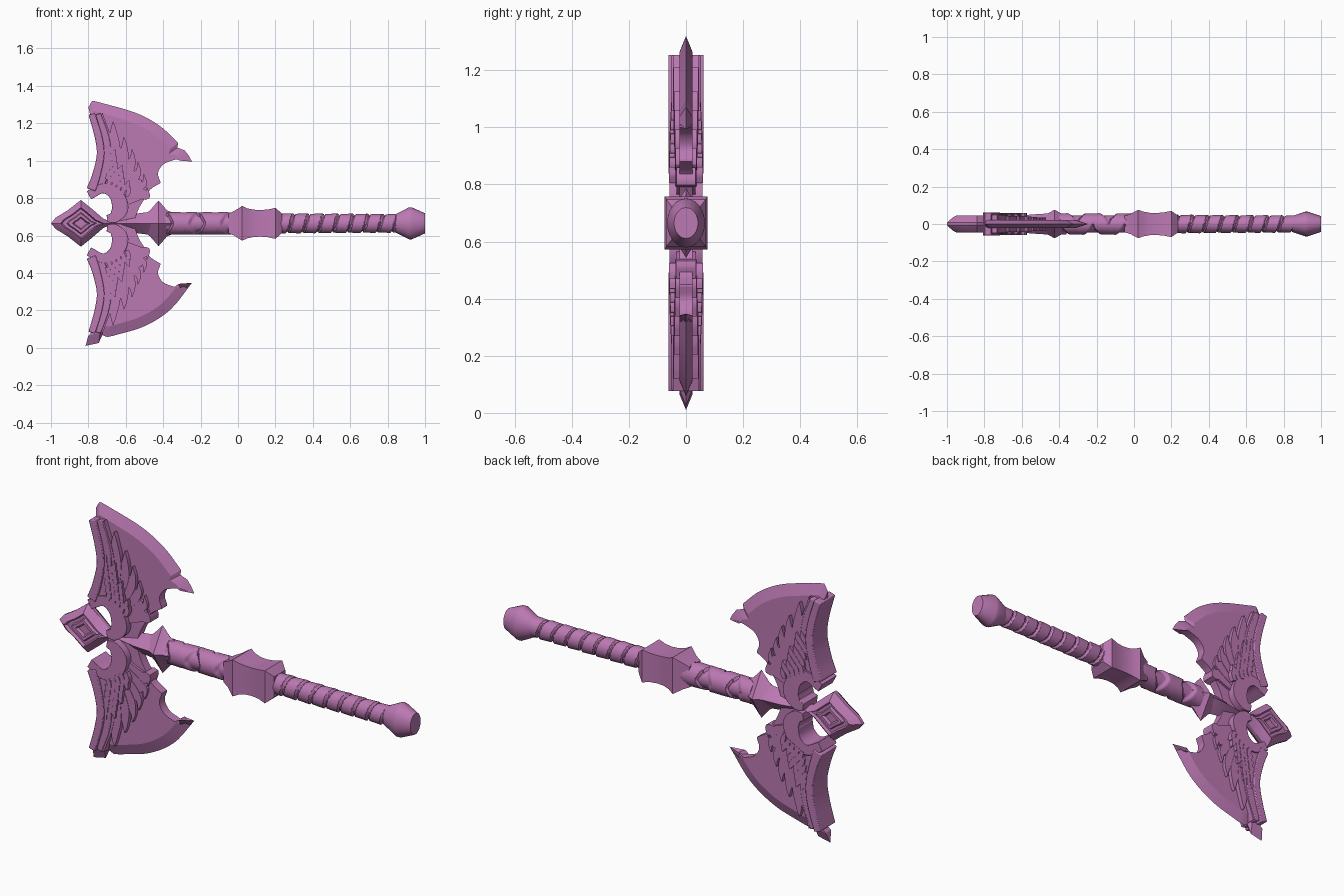
import bpy, bmesh, math
from mathutils import Vector

AXIS = 0.665  # height of the handle's centre line

cube = bpy.data.objects.get("Cube")
if cube:
    bpy.data.objects.remove(cube, do_unlink=True)

mat = bpy.data.materials.new("orchid_purple")
mat.use_nodes = True
colour = (0.5, 0.19, 0.45, 1)
mat.diffuse_color = colour
mat.node_tree.nodes["Principled BSDF"].inputs["Base Color"].default_value = colour


def finish(name, bm, angle=30, bevel=0):
    bmesh.ops.recalc_face_normals(bm, faces=bm.faces)
    mesh = bpy.data.meshes.new(name)
    bm.to_mesh(mesh)
    bm.free()
    mesh.materials.append(mat)
    ob = bpy.data.objects.new(name, mesh)
    ob.location.z = AXIS
    bpy.context.collection.objects.link(ob)
    bpy.ops.object.select_all(action='DESELECT')
    ob.select_set(True)
    bpy.context.view_layer.objects.active = ob
    bpy.ops.object.shade_smooth_by_angle(angle=math.radians(angle))
    if bevel:
        mod = ob.modifiers.new("soft_edges", 'BEVEL')
        mod.width, mod.segments = bevel, 2
    return ob


def smooth(pts, steps=5):
    """Catmull-Rom curve through the points (tuples of any length)."""
    p = [Vector(q) for q in pts]
    p = [2 * p[0] - p[1]] + p + [2 * p[-1] - p[-2]]
    out = []
    for a, b, c, d in zip(p, p[1:], p[2:], p[3:]):
        for i in range(steps):
            t = i / steps
            out.append(0.5 * (2 * b + (c - a) * t + (2 * a - 5 * b + 4 * c - d) * t * t
                              + (3 * b - a - 3 * c + d) * t ** 3))
    return out + [p[-2]]


def add_ribbon(bm, path, h, s):
    """Flat strip along (x, z, half width) points, spanning y = -h to h."""
    pts = smooth(path)
    rows = []
    for i, p in enumerate(pts):
        d = (pts[min(i + 1, len(pts) - 1)] - pts[max(i - 1, 0)]).xy.normalized()
        n = Vector((-d.y, d.x)) * max(p.z, 0.001)
        rows.append([bm.verts.new((p.x + n.x * k, y, s * (p.y + n.y * k)))
                     for k, y in ((-1, -h), (1, -h), (1, h), (-1, h))])
    for a, b in zip(rows, rows[1:]):
        for j in range(4):
            bm.faces.new((a[j], a[j - 1], b[j - 1], b[j]))
    bm.faces.new(rows[0])
    bm.faces.new(rows[-1])


def ribbon(name, path, h, s, bevel=0.004):
    bm = bmesh.new()
    add_ribbon(bm, path, h, s)
    return finish(name, bm, bevel=bevel)


def loft(name, sections, sides=4, turn=0.0, wrap=None, angle=30):
    """Rings of (x, y radius, z radius) joined along the handle."""
    bm = bmesh.new()
    rings = []
    for x, ry, rz in sections:
        ring = []
        for i in range(sides):
            a = math.tau * i / sides
            k = wrap(x, a) if wrap else 0
            ring.append(bm.verts.new((x, (ry + k) * math.cos(a + turn), (rz + k) * math.sin(a + turn))))
        rings.append(ring)
    for a, b in zip(rings, rings[1:]):
        for j in range(sides):
            bm.faces.new((a[j], a[j - 1], b[j - 1], b[j]))
    bm.faces.new(rings[0])
    bm.faces.new(rings[-1])
    return finish(name, bm, angle)


def blade(name, edge, s):
    """Flat body with a ground bevel running to a sharp cutting edge."""
    h = 0.022
    back = smooth([(-0.34, 0.34), (-0.4, 0.315), (-0.428, 0.268), (-0.415, 0.222)], 4)
    back += smooth([(-0.415, 0.215), (-0.47, 0.18), (-0.5, 0.13), (-0.53, 0.08), (-0.56, 0)], 3)
    back += [Vector(q) for q in ((-0.66, 0), (-0.63, 0.08), (-0.66, 0.14), (-0.72, 0.18), (-0.78, 0.17))]
    back += smooth([(-0.775, 0.22), (-0.745, 0.37), (-0.755, 0.48), (-0.785, 0.585)], 3)
    centre = Vector((-0.68, 0.15))
    inner = [Vector(p) + (centre - Vector(p)).normalized() * 0.055 for p in edge]
    inner[-1] = Vector((-0.31, 0.345))
    bm = bmesh.new()
    sharp = [bm.verts.new((p[0], 0, s * p[1])) for p in edge]
    caps = []
    for y in (-h, h):
        rim = [bm.verts.new((p.x, y, s * p.y)) for p in inner + back]
        bm.faces.new(rim)
        for i in range(len(edge) - 1):
            bm.faces.new((sharp[i], sharp[i + 1], rim[i + 1], rim[i]))
        caps.append(rim)
    f, b = caps
    n = len(edge)
    for i in range(n - 1, len(f)):
        j = (i + 1) % len(f)
        bm.faces.new((f[i], f[j], b[j], b[i]))
    bm.faces.new((sharp[0], f[0], b[0]))
    bm.faces.new((sharp[-1], f[n - 1], b[n - 1]))
    return finish(name, bm, 20)


# Twin blades: one edge is chipped near the hook, the other near the horn
upper_edge = [(-0.8, 0.62), (-0.78, 0.655)] + smooth(
    [(-0.76, 0.652), (-0.55, 0.592), (-0.417, 0.52), (-0.32, 0.43)]) + [
    (-0.325, 0.405), (-0.285, 0.39), (-0.262, 0.36), (-0.246, 0.33)]
lower_edge = [(-0.815, 0.655), (-0.745, 0.64), (-0.725, 0.597), (-0.7, 0.608)] + smooth(
    [(-0.67, 0.602), (-0.5, 0.55), (-0.36, 0.46), (-0.246, 0.318)])

for side, s, edge in (("upper", 1, upper_edge), ("lower", -1, lower_edge)):
    blade(side + "_blade", edge, s)

    # Stepped rim along the back of the wing
    ribbon(side + "_wing_rim", [(-0.782, 0.585, 0.018), (-0.748, 0.47, 0.02), (-0.735, 0.37, 0.02),
                                (-0.757, 0.26, 0.022), (-0.785, 0.18, 0.025)], 0.062, s)
    ribbon(side + "_wing_inner_rim", [(-0.748, 0.585, 0.014), (-0.712, 0.47, 0.02), (-0.7, 0.37, 0.022),
                                      (-0.715, 0.27, 0.022), (-0.74, 0.19, 0.02)], 0.05, s)

    # Curled hook that surrounds the round opening
    ribbon(side + "_curl", [(-0.797, 0.15, 0.024), (-0.72, 0.187, 0.026), (-0.655, 0.155, 0.036),
                            (-0.63, 0.085, 0.044), (-0.66, 0.035, 0.032), (-0.7, 0.025, 0.018)], 0.058, s)

    # Long feathers fanning out, each a little lower than the one before
    tips = [(-0.725, 0.589), (-0.668, 0.545), (-0.61, 0.461), (-0.567, 0.395),
            (-0.535, 0.327), (-0.503, 0.263), (-0.487, 0.195)]
    bm = bmesh.new()
    for i, (x, z) in enumerate(tips):
        rx, rz = -0.69 + 0.012 * i, 0.24 - 0.02 * i
        mx, mz = rx + (x - rx) * 0.62 + 0.012, rz + (z - rz) * 0.5
        add_ribbon(bm, [(rx, rz, 0.03), (mx, mz, 0.032), (x + 0.002, z - 0.05, 0.016), (x, z, 0.001)],
                   0.046 - 0.002 * i, s)
    finish(side + "_feathers", bm)

    # Short overlapping scale feathers above the curl
    bm = bmesh.new()
    for row in range(6):
        for col in range(5 - row // 2):
            x = -0.695 + 0.025 * col - 0.006 * row
            z = 0.2 + 0.034 * row - 0.014 * col
            add_ribbon(bm, [(x, z, 0.01), (x + 0.01, z + 0.028, 0.012), (x + 0.018, z + 0.052, 0.002)],
                       0.06 - 0.0015 * row - 0.001 * (col % 2), s)
    finish(side + "_scales", bm)

# Diamond head with nested raised and sunken frames
half = [(-0.16, 0), (-0.135, 0.03), (-0.07, 0.07), (0, 0.125), (0.05, 0.085), (0.12, 0.025), (0.18, 0)]
outline = half + [(x, -z) for x, z in half[-2:0:-1]]
bm = bmesh.new()
steps = [(1, 0.008), (0.78, 0.038), (0.68, 0.045), (0.62, 0.03), (0.47, 0.03),
         (0.42, 0.044), (0.28, 0.044), (0.22, 0.03)]
n = len(outline)
outer = []
for y in (-1, 1):
    rings = [[bm.verts.new((-0.84 + x * k, y * h, z * k)) for x, z in outline] for k, h in steps]
    for a, b in zip(rings, rings[1:]):
        for j in range(n):
            bm.faces.new((a[j], a[j - 1], b[j - 1], b[j]))
    bm.faces.new(rings[-1])
    outer.append(rings[0])
for j in range(n):
    bm.faces.new((outer[0][j], outer[0][j - 1], outer[1][j - 1], outer[1][j]))
finish("diamond_head", bm, 25)

# Ridged neck and four-pointed collar
loft("neck", [(-0.68, 0.025, 0.008), (-0.56, 0.05, 0.05), (-0.48, 0.055, 0.06), (-0.36, 0.055, 0.06)], angle=20)
loft("star_collar", [(-0.51, 0.04, 0.04), (-0.47, 0.052, 0.07), (-0.425, 0.076, 0.122),
                     (-0.38, 0.052, 0.07), (-0.33, 0.045, 0.05)], angle=20)


# Handle wraps: raised helical bands with narrow gaps
def band(t, gap):
    t %= 1
    return (0.65 + 0.35 * t) * min(1, t / 0.08, (1 - t) / 0.08) if t > gap else 0


def grip_wrap(x, a):
    return 0.011 * band(x / 0.08 + a / math.tau, 0.12)


def cross_wrap(x, a):
    return 0.013 * max(band(x / 0.17 + a / math.tau, 0.45), band(x / 0.17 - a / math.tau, 0.45))


count = 150
loft("lower_grip", [(0.2 + 0.67 * i / count, 0.04 - 0.004 * i / count, 0.044 - 0.004 * i / count)
                    for i in range(count + 1)], 32, wrap=grip_wrap)
count = 80
loft("upper_grip", [(-0.4 + 0.4 * i / count, 0.045, 0.048) for i in range(count + 1)], 32, wrap=cross_wrap)

# Square guard block with hollowed sides
guard = [(-0.05, 0.045, 0.052), (-0.02, 0.053, 0.066), (0.022, 0.076, 0.093), (0.05, 0.066, 0.08),
         (0.085, 0.06, 0.073), (0.12, 0.059, 0.071), (0.16, 0.062, 0.074), (0.2, 0.07, 0.083),
         (0.235, 0.045, 0.052)]
r2 = math.sqrt(2)
loft("guard_block", [(x, y * r2, z * r2) for x, y, z in guard], turn=math.pi / 4, angle=22)

# Pommel
loft("pommel", [(0.845, 0.042, 0.05), (0.855, 0.046, 0.055), (0.915, 0.066, 0.086),
                (0.93, 0.066, 0.085), (1.0, 0.042, 0.054)], 24)
